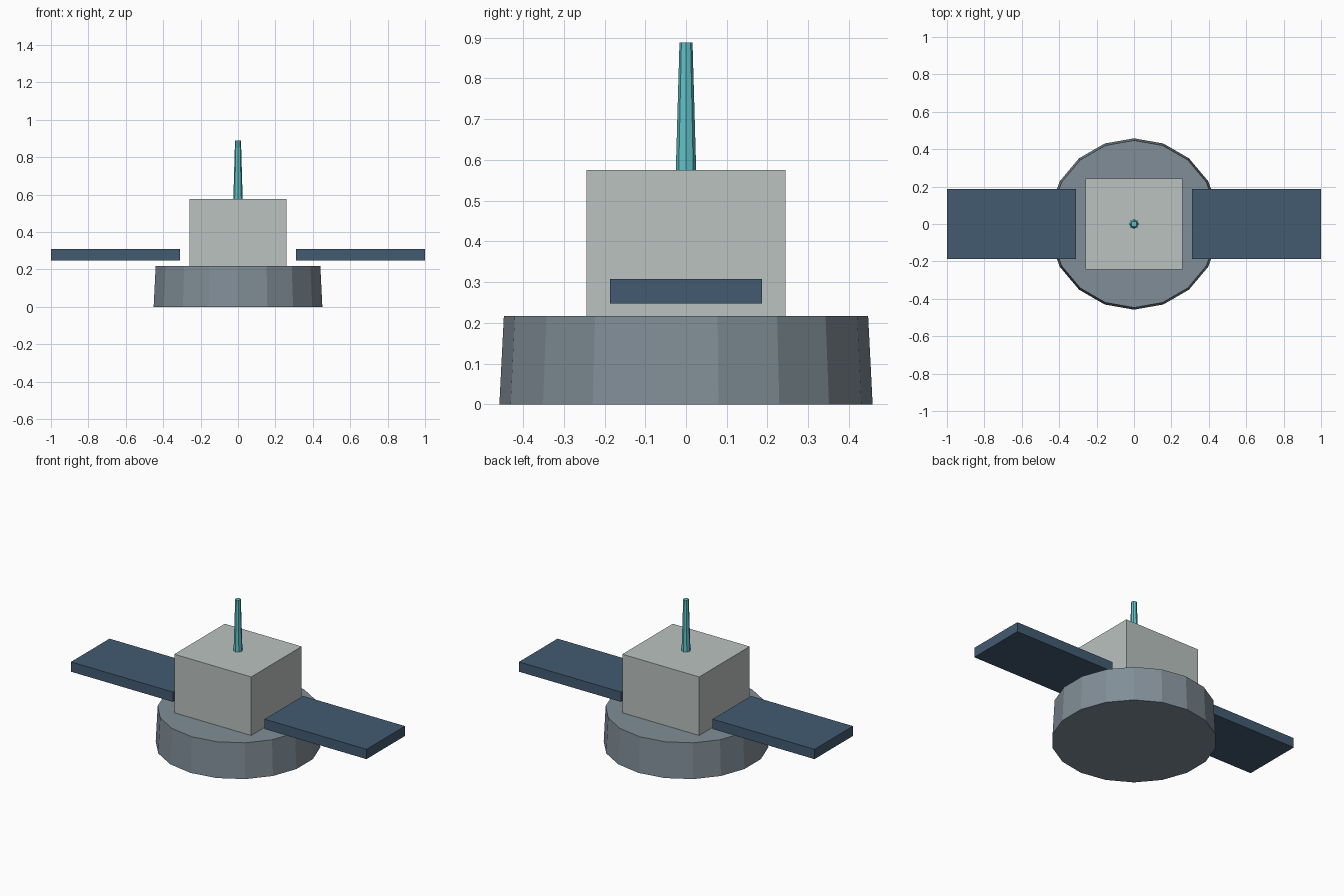
import bpy

cube = bpy.data.objects.get("Cube")
if cube:
    bpy.data.objects.remove(cube, do_unlink=True)


def material(name, rgb):
    mat = bpy.data.materials.new(name)
    mat.use_nodes = True
    mat.diffuse_color = (*rgb, 1)
    mat.node_tree.nodes["Principled BSDF"].inputs["Base Color"].default_value = (*rgb, 1)
    return mat


def finish(name, mat):
    obj = bpy.context.object
    obj.name = name
    obj.data.materials.append(mat)
    return obj


def box(name, center, size, mat):
    bpy.ops.mesh.primitive_cube_add(size=1, location=center)
    obj = finish(name, mat)
    obj.scale = size
    bpy.ops.object.transform_apply(location=False, rotation=False, scale=True)
    return obj


def tapered(name, sides, r_low, r_high, z_low, z_high, mat):
    bpy.ops.mesh.primitive_cone_add(
        vertices=sides, radius1=r_low, radius2=r_high,
        depth=z_high - z_low, location=(0, 0, (z_low + z_high) / 2))
    return finish(name, mat)


slate = material("slate grey", (0.22, 0.27, 0.31))
pale = material("pale grey", (0.49, 0.54, 0.52))
navy = material("panel blue", (0.055, 0.105, 0.165))
teal = material("antenna teal", (0.12, 0.54, 0.58))

# Round base and square body
tapered("base", 18, 0.458, 0.447, 0, 0.217, slate)
box("body", (0, 0, 0.396), (0.52, 0.488, 0.358), pale)

# Floating side panels
for side, x in (("left", 1), ("right", -1)):
    box(side + "_panel", (x * 0.655, 0, 0.278), (0.69, 0.372, 0.06), navy)

# Antenna mast
tapered("antenna", 8, 0.025, 0.016, 0.575, 0.888, teal)
